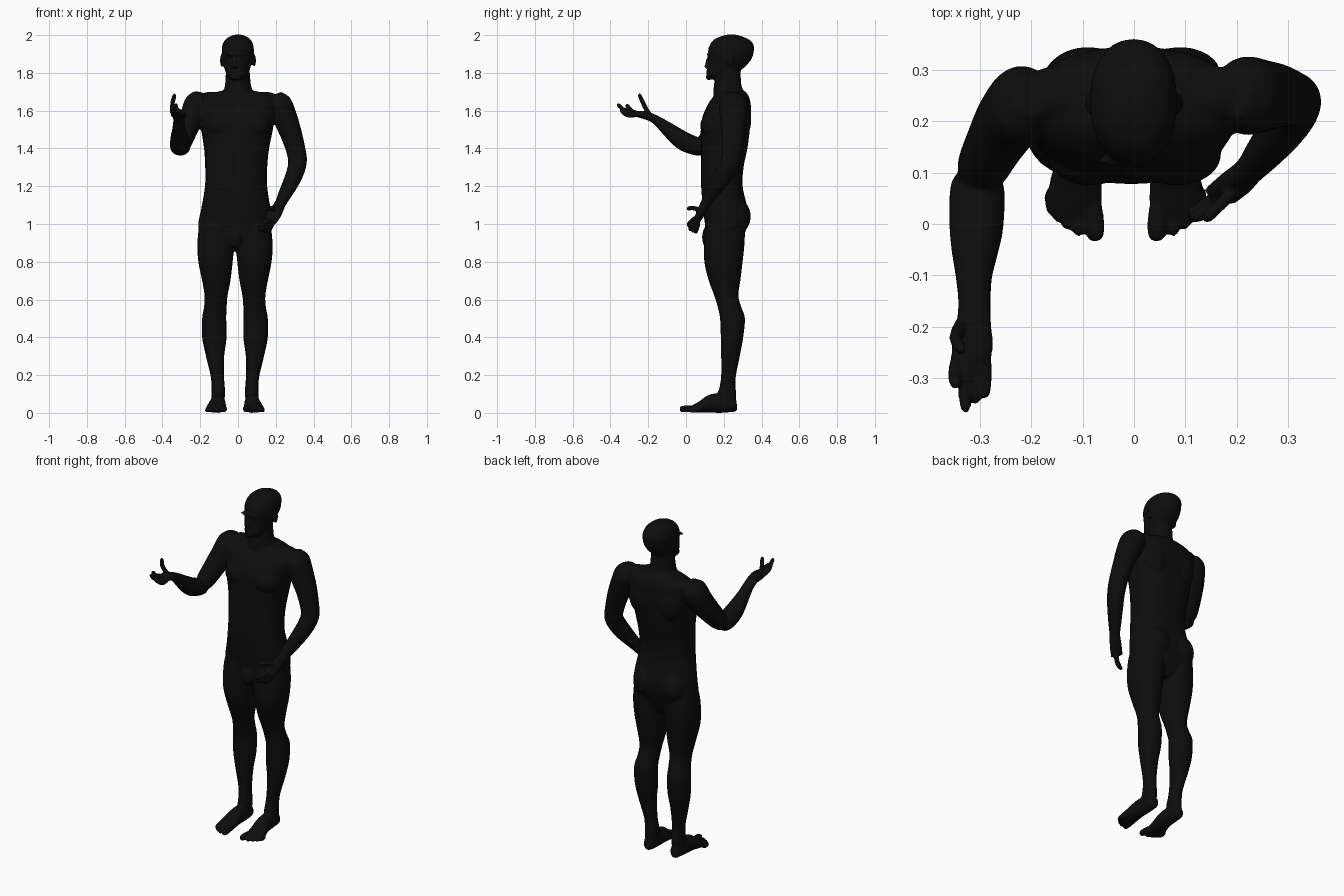
import bpy, bmesh, math
from mathutils import Vector, Matrix

MID = -0.016          # centre line of the hips and legs
SIDES = 28
bm = bmesh.new()      # all closed parts are gathered here, then fused into one skin


def catmull(rows, steps=5):
    """Smoothly interpolate rows of numbers."""
    v = [Vector(r) for r in rows]
    v = [v[0]] + v + [v[-1]]
    out = []
    for i in range(1, len(v) - 2):
        a, b, c, d = v[i - 1:i + 3]
        for s in range(steps):
            t = s / steps
            out.append((b * 2 + (c - a) * t + (a * 2 - b * 5 + c * 4 - d) * t * t
                        + (b * 3 - a - c * 3 + d) * t ** 3) * 0.5)
    return out + [v[-1]]


def tube(rows, power=2.0, vertical=False):
    """Loft ovals (x, y, z, half width, half depth) along a path and cap the ends."""
    pts = catmull(rows)
    pos = [Vector(p[:3]) for p in pts]
    rings = []
    for i, p in enumerate(pts):
        t = pos[min(i + 1, len(pos) - 1)] - pos[max(i - 1, 0)]
        t = Vector((0, 0, 1)) if vertical else t.normalized()
        u = Vector((1, 0, 0))
        u = (u - t * u.dot(t)).normalized()
        w = t.cross(u)
        ring = []
        for k in range(SIDES):
            a = 2 * math.pi * k / SIDES
            c, s = math.cos(a), math.sin(a)
            cx = math.copysign(abs(c) ** (2 / power), c) * max(p[3], 0.003)
            cy = math.copysign(abs(s) ** (2 / power), s) * max(p[4], 0.003)
            ring.append(bm.verts.new(pos[i] + u * cx + w * cy))
        rings.append(ring)
    faces = [bm.faces.new(rings[0]), bm.faces.new(rings[-1])]
    for r, q in zip(rings, rings[1:]):
        for k in range(SIDES):
            n = (k + 1) % SIDES
            faces.append(bm.faces.new((r[k], r[n], q[n], q[k])))
    bmesh.ops.recalc_face_normals(bm, faces=faces)


def stack(rows, power=2.0, flip=False):
    """Loft level sections given as (z, x min, x max, y min, y max)."""
    out = []
    for z, x0, x1, y0, y1 in rows:
        x = (x0 + x1) / 2
        out.append((2 * MID - x if flip else x, (y0 + y1) / 2, z, (x1 - x0) / 2, (y1 - y0) / 2))
    tube(out, power, True)


def blob(c, r):
    """Ellipsoid."""
    m = Matrix.Translation(c) @ Matrix.Diagonal((*r, 1))
    bmesh.ops.create_uvsphere(bm, u_segments=24, v_segments=14, radius=1, matrix=m)


def digit(base, mid, tip, r):
    """Finger or toe with a rounded tip."""
    b, m, t = Vector(base), Vector(mid), Vector(tip)
    tube([(*b, r, r), (*m, r, r), (*m.lerp(t, 0.75), r * .9, r * .9), (*t, r * .4, r * .4)])


# torso
stack([(0.86, -.10, .07, .14, .27), (0.92, -.195, .165, .11, .30), (1.0, -.21, .18, .10, .325),
       (1.08, -.195, .172, .09, .325), (1.2, -.175, .155, .08, .30), (1.3, -.174, .155, .08, .305),
       (1.4, -.18, .165, .08, .325), (1.5, -.195, .185, .078, .338), (1.57, -.20, .195, .088, .345),
       (1.64, -.205, .205, .12, .342), (1.68, -.17, .17, .15, .33), (1.705, -.09, .09, .17, .31)], 2.35)
for s in (-1, 1):
    blob((MID + s * .085, .255, 1.04), (.085, .088, .10))     # buttocks
    blob((s * .085, .135, 1.52), (.085, .06, .065))           # chest
    blob((s * .09, .29, 1.55), (.08, .055, .11))              # shoulder blades
    blob((s * .14, .25, 1.655), (.085, .06, .045))            # collar
blob((MID, .115, .93), (.035, .03, .06))                      # groin

# neck
stack([(1.62, -.09, .09, .15, .315), (1.68, -.085, .085, .145, .312), (1.73, -.07, .07, .147, .295),
       (1.78, -.066, .064, .155, .29), (1.85, -.06, .06, .17, .29)])

# head
stack([(1.765, -.035, .02, .118, .18), (1.785, -.056, .045, .108, .235), (1.81, -.068, .06, .113, .285),
       (1.845, -.078, .07, .117, .325), (1.88, -.083, .08, .118, .35), (1.92, -.086, .084, .117, .36),
       (1.95, -.082, .08, .127, .357), (1.975, -.068, .068, .147, .337), (1.992, -.045, .045, .18, .30),
       (2.003, -.015, .015, .22, .26)], 2.2)
blob((-.018, .115, 1.85), (.011, .013, .032))                 # nose bridge
blob((-.018, .112, 1.836), (.016, .016, .012))                # nose tip
blob((-.016, .118, 1.806), (.025, .012, .01))                 # lips
blob((-.015, .125, 1.897), (.055, .015, .01))                 # brow
blob((-.015, .122, 1.778), (.025, .017, .016))                # chin
for s in (-1, 1):
    blob((s * .086, .235, 1.865), (.009, .02, .034))          # ears

# legs and feet, mirrored about the hip line
LEG = [(.05, -.14, -.075, .18, .262), (.1, -.14, -.068, .168, .265), (.14, -.14, -.07, .178, .263),
       (.2, -.146, -.074, .186, .265), (.3, -.17, -.073, .186, .285), (.4, -.19, -.06, .184, .303),
       (.5, -.19, -.062, .18, .312), (.56, -.18, -.06, .168, .293), (.62, -.177, -.055, .15, .277),
       (.7, -.19, -.04, .12, .288), (.8, -.21, -.028, .097, .30), (.9, -.215, -.02, .097, .31),
       (1.0, -.20, -.03, .11, .31), (1.06, -.15, -.06, .15, .28)]
FOOT = [(-.105, .27, .035, .012, .015), (-.105, .258, .036, .028, .033), (-.105, .21, .05, .035, .05),
        (-.107, .14, .05, .041, .05), (-.113, .08, .032, .051, .031), (-.116, .04, .021, .054, .021),
        (-.116, .015, .016, .045, .012)]
TOES = [(-.076, -.034, .018), (-.108, -.024, .0125), (-.13, -.012, .012), (-.148, .003, .0115), (-.163, .02, .011)]
for flip in (False, True):
    side = (lambda x: 2 * MID - x) if flip else (lambda x: x)
    stack(LEG, 2.1, flip)
    tube([(side(r[0]), *r[1:]) for r in FOOT])
    for x, y, r in TOES:
        x0 = side(x * .8 - .024)
        digit((x0, .06, .022), (side(x), y + .04, r + .004), (side(x), y, r + .001), r)

# raised arm
tube([(-.20, .25, 1.69, .035, .04), (-.215, .237, 1.645, .065, .075), (-.243, .205, 1.57, .064, .072),
      (-.27, .16, 1.5, .057, .064), (-.295, .11, 1.43, .05, .052), (-.302, .09, 1.395, .035, .035)])
tube([(-.302, .105, 1.40, .03, .025), (-.305, .075, 1.405, .052, .045), (-.307, .0, 1.432, .053, .051),
      (-.31, -.05, 1.465, .046, .046), (-.312, -.1, 1.505, .036, .037), (-.311, -.15, 1.545, .032, .026),
      (-.312, -.19, 1.567, .034, .022), (-.315, -.23, 1.578, .041, .02), (-.315, -.265, 1.583, .037, .015)])
for base, mid, tip in (((-.343, -.25, 1.583), (-.35, -.29, 1.60), (-.348, -.318, 1.635)),
                       ((-.326, -.255, 1.583), (-.33, -.32, 1.598), (-.328, -.366, 1.637)),
                       ((-.307, -.255, 1.583), (-.308, -.31, 1.582), (-.31, -.35, 1.605)),
                       ((-.29, -.25, 1.58), (-.289, -.30, 1.575), (-.292, -.34, 1.59)),
                       ((-.335, -.19, 1.575), (-.348, -.22, 1.625), (-.335, -.25, 1.692))):
    digit(base, mid, tip, .0125)

# lowered arm, hand resting by the hip
tube([(.195, .25, 1.685, .035, .04), (.215, .25, 1.64, .067, .075), (.25, .25, 1.56, .065, .07),
      (.28, .25, 1.48, .058, .062), (.304, .245, 1.40, .052, .055), (.315, .238, 1.34, .05, .053),
      (.308, .215, 1.29, .047, .052), (.285, .18, 1.23, .043, .047), (.25, .135, 1.16, .036, .036),
      (.225, .105, 1.11, .03, .028), (.198, .08, 1.06, .036, .024), (.168, .055, 1.015, .037, .018)])
for base, mid, tip in (((.168, .045, 1.03), (.14, .022, 1.008), (.108, .01, .992)),
                       ((.17, .05, 1.015), (.14, .03, .985), (.105, .02, .966)),
                       ((.175, .057, 1.005), (.15, .042, .975), (.125, .035, .958)),
                       ((.182, .065, 1.0), (.165, .055, .97), (.145, .05, .952)),
                       ((.2, .07, 1.075), (.165, .035, 1.085), (.135, .005, 1.08))):
    digit(base, mid, tip, .0125)

# fuse everything into one smooth skin
mesh = bpy.data.meshes.new("human_body")
bm.to_mesh(mesh)
bm.free()
body = bpy.data.objects.new("human_body", mesh)
bpy.context.collection.objects.link(body)
black = bpy.data.materials.new("near_black")
black.diffuse_color = (0.004, 0.004, 0.004, 1)
mesh.materials.append(black)
fuse = body.modifiers.new("fuse", 'REMESH')
fuse.mode = 'VOXEL'
fuse.voxel_size = 0.006
fuse.use_smooth_shade = True
soften = body.modifiers.new("soften", 'SMOOTH')
soften.factor = 0.5
soften.iterations = 4
